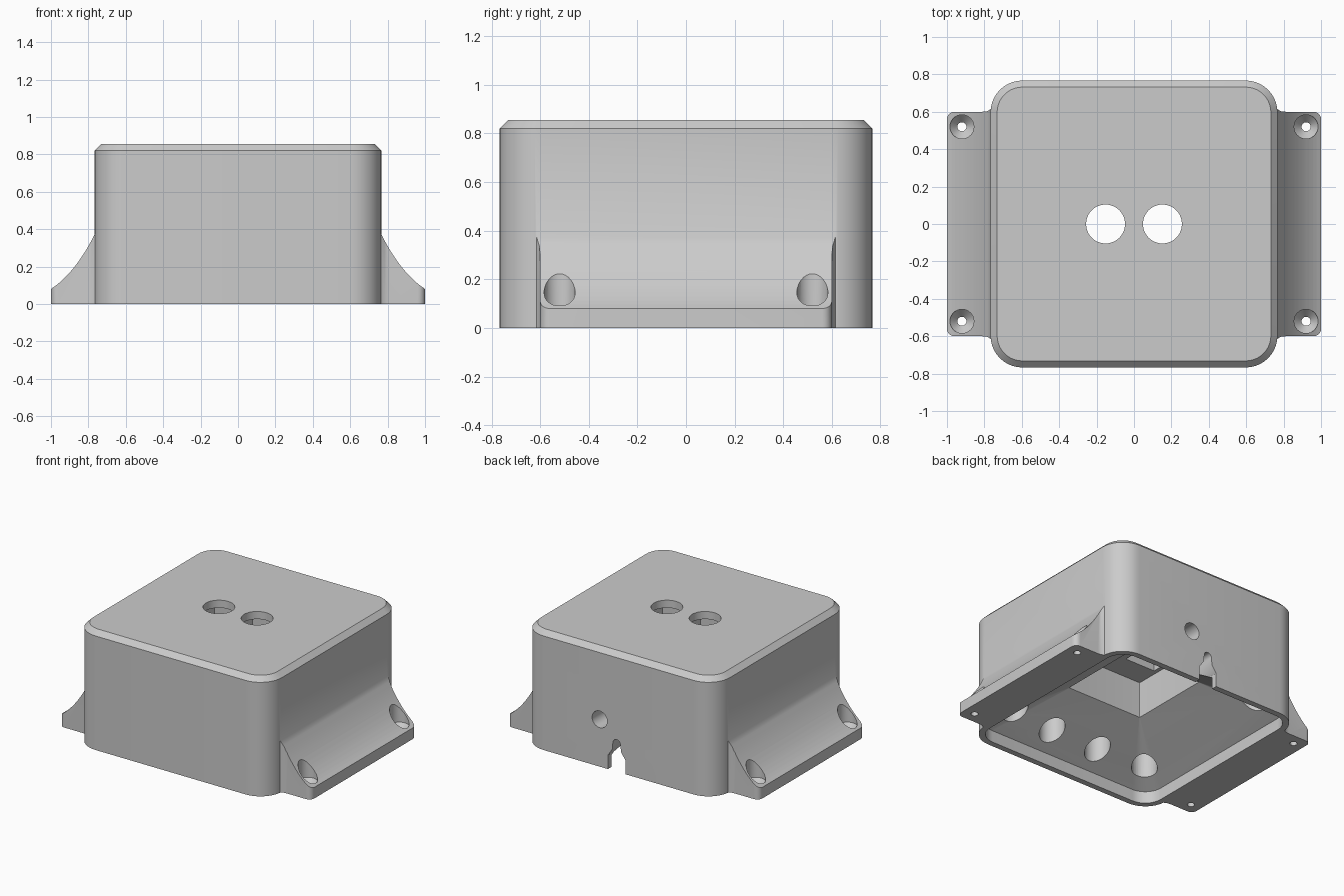
import bpy, bmesh, math

if "Cube" in bpy.data.objects:
    bpy.data.objects.remove(bpy.data.objects["Cube"])

grey = bpy.data.materials.new("plain grey")
grey.diffuse_color = (0.6, 0.6, 0.6, 1)
grey.use_nodes = True
grey.node_tree.nodes["Principled BSDF"].inputs["Base Color"].default_value = grey.diffuse_color


def loft(name, rings):
    """Closed solid through a list of rings with equal point counts."""
    bm = bmesh.new()
    loops = [[bm.verts.new(p) for p in ring] for ring in rings]
    n = len(loops[0])
    for a, b in zip(loops, loops[1:]):
        for i in range(n):
            j = (i + 1) % n
            bm.faces.new((a[i], a[j], b[j], b[i]))
    bm.faces.new(loops[0][::-1])
    bm.faces.new(loops[-1])
    bmesh.ops.recalc_face_normals(bm, faces=bm.faces)
    me = bpy.data.meshes.new(name)
    bm.to_mesh(me)
    bm.free()
    ob = bpy.data.objects.new(name, me)
    ob.data.materials.append(grey)
    bpy.context.collection.objects.link(ob)
    return ob


def rounded(half, r, z, n=10):
    """Rounded square ring."""
    pts = []
    for k, (sx, sy) in enumerate([(1, 1), (-1, 1), (-1, -1), (1, -1)]):
        for i in range(n + 1):
            a = math.pi / 2 * (k + i / n)
            pts.append((sx * (half - r) + r * math.cos(a),
                        sy * (half - r) + r * math.sin(a), z))
    return pts


def turned(name, x, y, steps, n=32):
    """Upright round solid from (radius, z) steps."""
    return loft(name, [[(x + r * math.cos(2 * math.pi * i / n),
                         y + r * math.sin(2 * math.pi * i / n), z)
                        for i in range(n)] for r, z in steps])


def along_y(name, profile, y0, y1):
    return loft(name, [[(x, y, z) for x, z in profile] for y in (y0, y1)])


def combine(target, tool, op):
    mod = target.modifiers.new(op, 'BOOLEAN')
    mod.operation, mod.solver, mod.object = op, 'EXACT', tool
    bpy.context.view_layer.objects.active = target
    bpy.ops.object.modifier_apply(modifier=mod.name)
    bpy.data.objects.remove(tool, do_unlink=True)


# outer box with chamfered lid edge
body = loft("enclosure", [rounded(0.767, 0.17, 0), rounded(0.767, 0.17, 0.82),
                          rounded(0.732, 0.135, 0.855)])

# mounting flanges with a concave sweep up the sides
for s in (-1, 1):
    sweep = []
    for i in range(13):
        t = i / 12
        sweep.append((s * ((1 - t) ** 2 + 2 * t * (1 - t) * 0.87 + t * t * 0.765),
                      (1 - t) ** 2 * 0.08 + 2 * t * (1 - t) * 0.165 + t * t * 0.375))
    flange = along_y("flange", [(s * 0.65, 0), (s, 0)] + sweep + [(s * 0.65, 0.375)],
                     -0.65, 0.65)
    # plan outline: rounded outer corners, small fillets at the box
    half = [(0.6, 0.64), (0.75, 0.64), (0.762, 0.617), (0.785, 0.603), (0.81, 0.6)]
    half += [(0.96 + 0.04 * math.sin(a), 0.56 + 0.04 * math.cos(a))
             for a in (math.pi / 2 * i / 6 for i in range(7))]
    plan = half + [(x, -y) for x, y in reversed(half)]
    trim = loft("flange_plan", [[(s * x, y, z) for x, y in plan] for z in (-0.1, 0.6)])
    combine(flange, trim, 'INTERSECT')
    combine(body, flange, 'UNION')

# underside cavity: straight rim, sloped roof, square pocket
combine(body, loft("cavity", [rounded(0.725, 0.13, -0.1), rounded(0.725, 0.13, 0.085),
                              rounded(0.3, 0.004, 0.33), rounded(0.3, 0.004, 0.59)]),
        'DIFFERENCE')

# countersunk mounting holes
for x in (-0.92, 0.92):
    for y in (-0.52, 0.52):
        combine(body, turned("screw_hole", x, y, [(0.024, -0.1), (0.024, 0.04),
                                                  (0.064, 0.085), (0.064, 0.5)]),
                'DIFFERENCE')

# two lid openings with square seats beneath
for x in (-0.152, 0.152):
    combine(body, turned("lid_hole", x, 0, [(0.104, 0.5), (0.104, 0.95)], 48), 'DIFFERENCE')
    seat = [(x - 0.12, 0.55), (x + 0.12, 0.55), (x + 0.12, 0.8), (x - 0.12, 0.8)]
    combine(body, along_y("lid_seat", seat, -0.12, 0.12), 'DIFFERENCE')

# blind sockets in the sloped roof
for x, y in [(-0.55, -0.55), (0.55, -0.55), (-0.55, 0.55), (0.55, 0.55),
             (-0.175, -0.58), (0.21, -0.58)]:
    combine(body, turned("socket", x, y, [(0.085, 0.1), (0.085, 0.36)]), 'DIFFERENCE')

# round cable hole in the back
ring = [(0.15 + 0.06 * math.cos(2 * math.pi * i / 32),
         0.34 + 0.06 * math.sin(2 * math.pi * i / 32)) for i in range(32)]
combine(body, along_y("cable_hole", ring, 0.25, 0.9), 'DIFFERENCE')

# stepped notch in the back rim with a rounded tip
notch = [(-0.055, -0.1), (0.085, -0.1), (0.085, 0.1), (0.05, 0.15)]
notch += [(0.015 + 0.03 * math.cos(a), 0.2 + 0.03 * math.sin(a))
          for a in (math.pi * i / 10 for i in range(11))]
notch += [(-0.02, 0.15), (-0.055, 0.1)]
combine(body, along_y("rim_notch", notch, 0.5, 0.9), 'DIFFERENCE')

# smooth curves, crisp edges
bpy.ops.object.select_all(action='DESELECT')
body.select_set(True)
bpy.context.view_layer.objects.active = body
bpy.ops.object.shade_smooth_by_angle(angle=math.radians(30))
